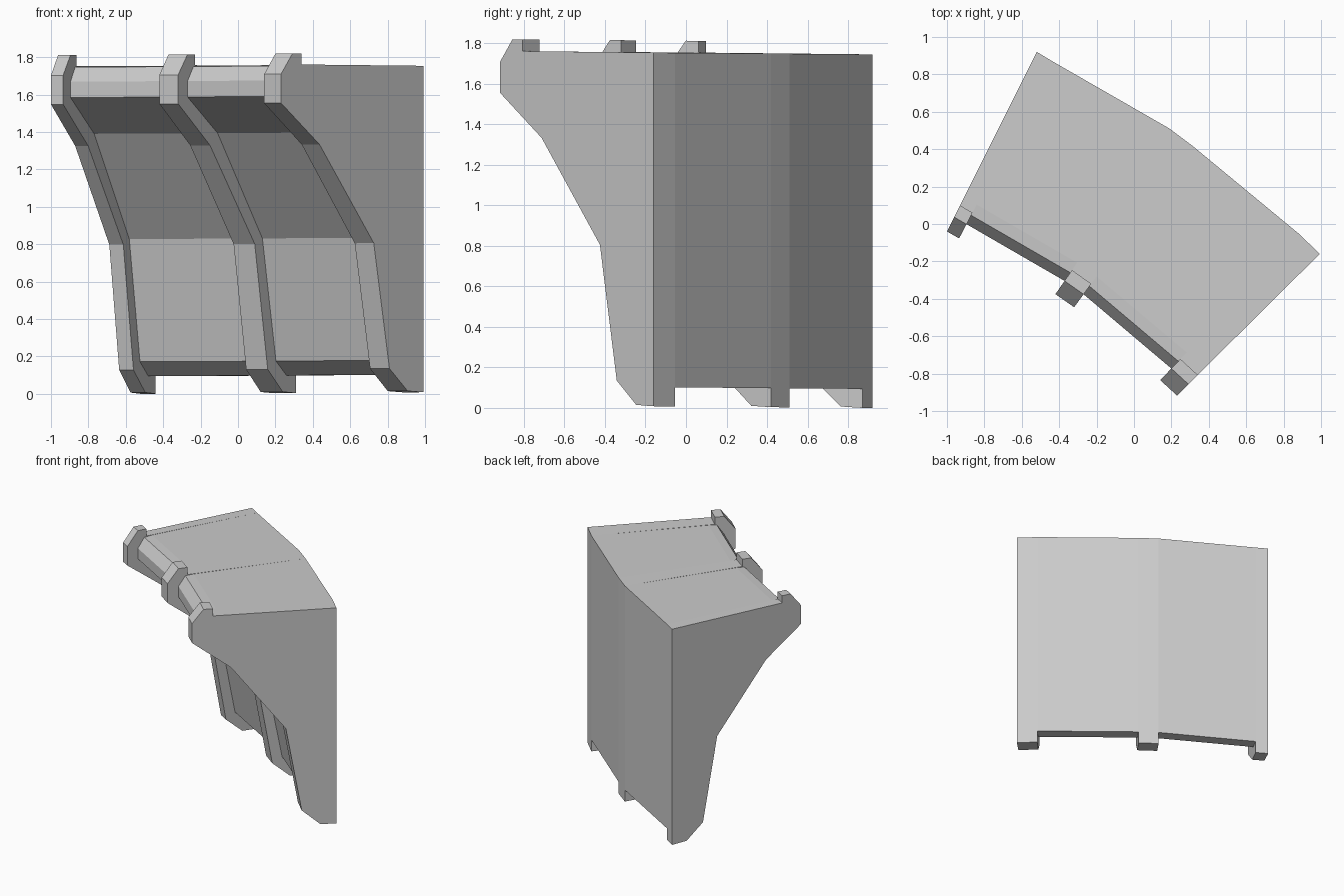
import bpy, bmesh

if "Cube" in bpy.data.objects:
    bpy.data.objects.remove(bpy.data.objects["Cube"])

# Plan lines (front point, back point) fanning round the curved wall, two per rib
LINES = [((-1.0, -0.04), (-0.52, 0.92)), ((-0.935, -0.077), (-0.44, 0.872)),
         ((-0.42, -0.375), (0.19, 0.51)), ((-0.32, -0.445), (0.31, 0.42)),
         ((0.14, -0.835), (0.885, -0.055)), ((0.23, -0.917), (0.993, -0.16))]

# Profiles: (fraction from front to back, height)
RIB = [(1, 0), (0.887, 0.006), (0.76, 0.125), (0.65, 0.795), (0.27, 1.32),
       (0, 1.54), (0, 1.695), (0.08, 1.805), (0.145, 1.805), (0.145, 1.747), (1, 1.745)]
PANEL = [(1, 0.094), (0.92, 0.094), (0.83, 0.17), (0.715, 0.825), (0.335, 1.385),
         (0.08, 1.577), (0.08, 1.662), (0.13, 1.74), (0.19, 1.745), (1, 1.745)]


def place(line, s, z):
    (fx, fy), (bx, by) = line
    y = fy + (by - fy) * s
    return (fx + (bx - fx) * s, y, z + 0.008 * (0.92 - y))  # very slight tilt


def loft(name, profile, line_a, line_b):
    """Closed solid carrying one profile between two plan lines."""
    bm = bmesh.new()
    a = [bm.verts.new(place(line_a, s, z)) for s, z in profile]
    b = [bm.verts.new(place(line_b, s, z)) for s, z in profile]
    n = len(profile)
    for i in range(n):
        j = (i + 1) % n
        bm.faces.new((a[i], a[j], b[j], b[i]))
    bm.faces.new(a[::-1])
    bm.faces.new(b)
    bmesh.ops.recalc_face_normals(bm, faces=bm.faces)
    mesh = bpy.data.meshes.new(name)
    bm.to_mesh(mesh)
    bm.free()
    bpy.context.collection.objects.link(bpy.data.objects.new(name, mesh))


# Three raised ribs
for name, i in (("left_rib", 0), ("middle_rib", 2), ("right_rib", 4)):
    loft(name, RIB, LINES[i], LINES[i + 1])

# Two recessed panels between them
for name, i in (("left_panel", 1), ("right_panel", 3)):
    loft(name, PANEL, LINES[i], LINES[i + 1])
